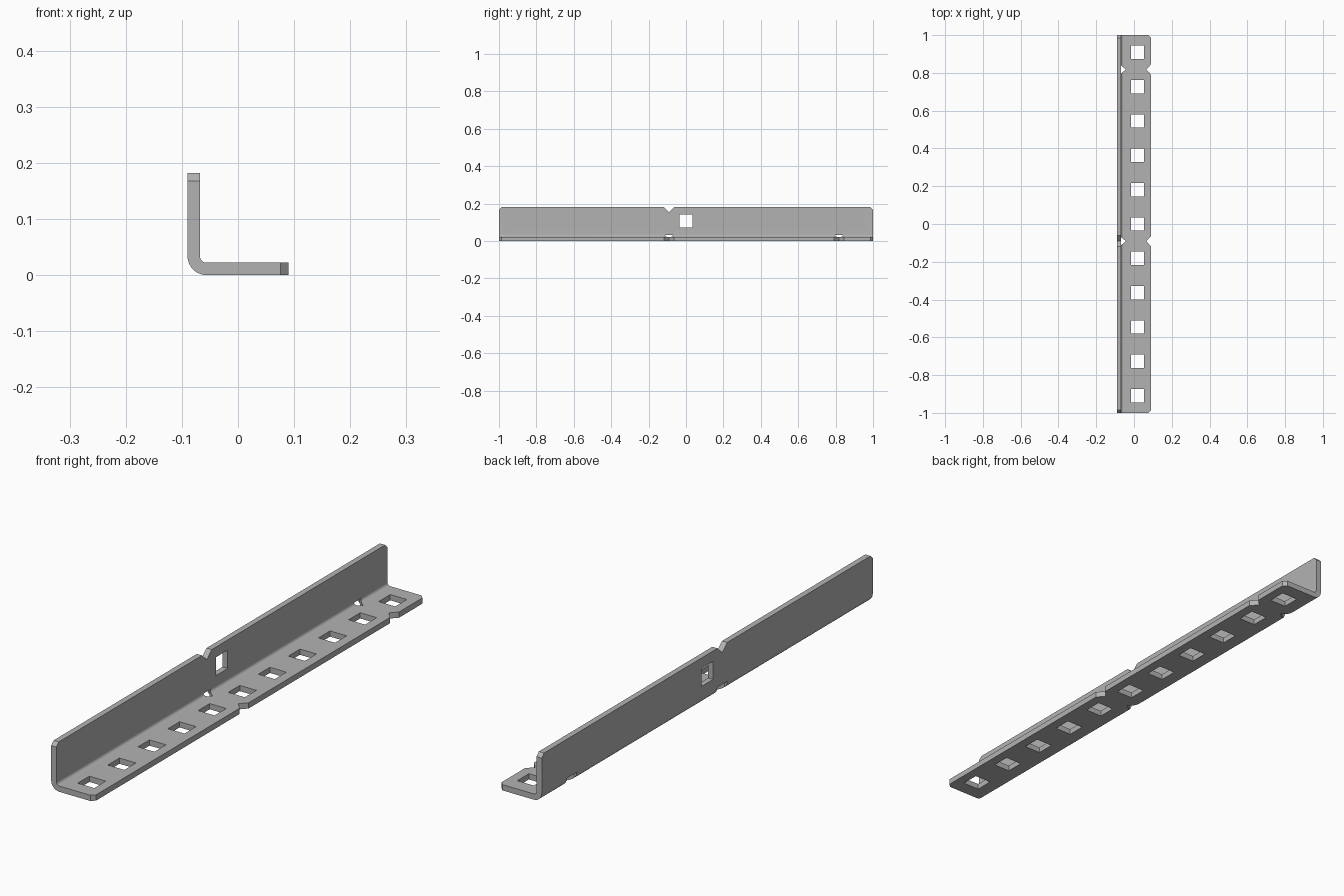
import bpy, bmesh, math
from mathutils import Matrix

cube = bpy.data.objects.get("Cube")
if cube:
    bpy.data.objects.remove(cube, do_unlink=True)

HALF_W, HEIGHT, THICK = 0.09, 0.182, 0.022
R_OUT, R_IN = 0.034, 0.012
CHAMFER = 0.014
HOLE, HOLE_POS, PITCH = 0.07, 0.108, 0.1818
NOTCHES = (-0.091, 0.818)

steel = bpy.data.materials.new("plain steel grey")
steel.use_nodes = True
GREY = (0.45, 0.45, 0.45, 1)
steel.diffuse_color = GREY
steel.node_tree.nodes["Principled BSDF"].inputs["Base Color"].default_value = GREY


def new_object(name, bm):
    bmesh.ops.recalc_face_normals(bm, faces=bm.faces)
    mesh = bpy.data.meshes.new(name)
    bm.to_mesh(mesh)
    bm.free()
    mesh.materials.append(steel)
    obj = bpy.data.objects.new(name, mesh)
    bpy.context.collection.objects.link(obj)
    return obj


def prism(bm, points, offset):
    """Extrude a closed outline of 3D points along an offset."""
    face = bm.faces.new([bm.verts.new(p) for p in points])
    top = bmesh.ops.extrude_face_region(bm, geom=[face])["geom"]
    verts = [v for v in top if isinstance(v, bmesh.types.BMVert)]
    bmesh.ops.translate(bm, verts=verts, vec=offset)


def bend(radius, steps=10):
    """Quarter arc from the upright down to the base."""
    c = R_OUT
    return [(-HALF_W + c - radius * math.cos(a), c - radius * math.sin(a))
            for a in (i * math.pi / 2 / steps for i in range(steps + 1))]


# Bent angle section, extruded along y
outline = [(-HALF_W, HEIGHT)] + bend(R_OUT) + [(HALF_W, 0), (HALF_W, THICK)]
outline += bend(R_IN)[::-1] + [(THICK - HALF_W, HEIGHT)]
bm = bmesh.new()
prism(bm, [(x, -1, z) for x, z in outline], (0, 2, 0))

# Clipped corners at the free edges of both flanges
corners = []
for e in bm.edges:
    a, b = (v.co for v in e.verts)
    if abs(a.y - b.y) < 1e-5 and (min(a.z, b.z) > HEIGHT - 1e-4
                                  or min(a.x, b.x) > HALF_W - 1e-4):
        corners.append(e)
bmesh.ops.bevel(bm, geom=corners, offset=CHAMFER, segments=1, affect='EDGES')
angle_bar = new_object("angle_bar", bm)


def flange_cutter(name, to_upright):
    """Square holes, edge notches and bend notches for one flange."""
    bm = bmesh.new()
    low, through = -0.02, (0, 0, 0.053)
    h = HOLE / 2
    for i in range(-5, 6):
        y = i * PITCH
        prism(bm, [(HOLE_POS + sx * h, y + sy * h, low)
                   for sx, sy in ((-1, -1), (1, -1), (1, 1), (-1, 1))], through)
    for y in NOTCHES:
        # V in the free edge
        prism(bm, [(HEIGHT - 0.027, y, low), (HEIGHT + 0.01, y - 0.04, low),
                   (HEIGHT + 0.01, y + 0.04, low)], through)
        # Pointed relief at the bend
        prism(bm, [(0.047, y, low), (0.011, y + 0.03, low), (-0.01, y + 0.03, low),
                   (-0.01, y - 0.03, low), (0.011, y - 0.03, low)], through)
    if to_upright:
        swap = Matrix(((0, 0, 1, 0), (0, 1, 0, 0), (1, 0, 0, 0), (0, 0, 0, 1)))
        bm.transform(swap)
    bm.transform(Matrix.Translation((-HALF_W, 0, 0)))
    cutter = new_object(name, bm)
    cutter.hide_render = True
    return cutter


# Punch both flanges
bpy.context.view_layer.objects.active = angle_bar
for name, upright in (("base_cutter", False), ("upright_cutter", True)):
    cutter = flange_cutter(name, upright)
    mod = angle_bar.modifiers.new(name, 'BOOLEAN')
    mod.operation, mod.solver, mod.object = 'DIFFERENCE', 'EXACT', cutter
    bpy.ops.object.modifier_apply(modifier=name)
    bpy.data.objects.remove(cutter, do_unlink=True)

bpy.ops.object.select_all(action='DESELECT')
angle_bar.select_set(True)
bpy.ops.object.shade_smooth_by_angle(angle=math.radians(30))
